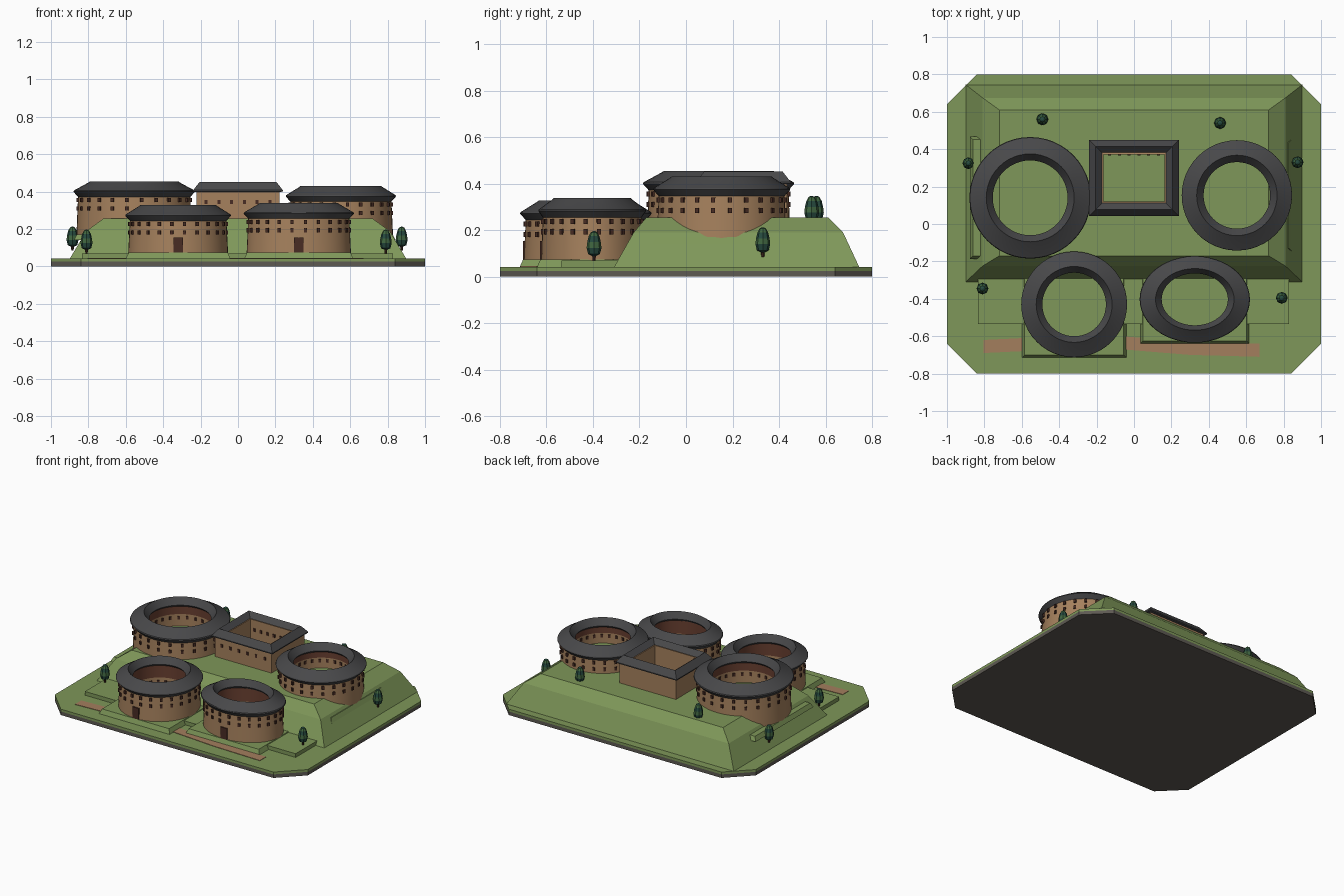
import bpy, bmesh, math
from mathutils import Matrix, Vector

cube = bpy.data.objects.get("Cube")
if cube:
    bpy.data.objects.remove(cube)


def material(name, r, g, b):
    m = bpy.data.materials.new(name)
    m.diffuse_color = (r, g, b, 1)
    m.use_nodes = True
    m.node_tree.nodes["Principled BSDF"].inputs["Base Color"].default_value = (r, g, b, 1)
    return m


GRASS = material("grass", 0.21, 0.31, 0.1)
STONE = material("base_stone", 0.11, 0.1, 0.085)
EARTH = material("rammed_earth", 0.38, 0.22, 0.11)
TIMBER = material("red_timber", 0.14, 0.05, 0.03)
TILE = material("roof_tile", 0.065, 0.065, 0.068)
DARK = material("dark_wood", 0.065, 0.025, 0.017)
PATH = material("dirt_path", 0.37, 0.21, 0.11)
LEAF = material("tree_dark_green", 0.02, 0.07, 0.05)
LEAF2 = material("tree_light_green", 0.05, 0.13, 0.05)


def finish(name, bm, mats, smooth=False):
    bmesh.ops.recalc_face_normals(bm, faces=bm.faces)
    mesh = bpy.data.meshes.new(name)
    bm.to_mesh(mesh)
    bm.free()
    for m in mats:
        mesh.materials.append(m)
    obj = bpy.data.objects.new(name, mesh)
    bpy.context.collection.objects.link(obj)
    if smooth:
        bpy.ops.object.select_all(action='DESELECT')
        obj.select_set(True)
        bpy.context.view_layer.objects.active = obj
        bpy.ops.object.shade_smooth_by_angle()
    return obj


def loft(name, loops, mats, index=(), wrap=False, smooth=False):
    """Skin a stack of loops; index gives the material of each band."""
    bm = bmesh.new()
    rows = [[bm.verts.new(p) for p in loop] for loop in loops]
    n = len(rows[0])
    for k in range(len(rows) if wrap else len(rows) - 1):
        a, b = rows[k], rows[(k + 1) % len(rows)]
        for i in range(n):
            j = (i + 1) % n
            f = bm.faces.new((a[i], a[j], b[j], b[i]))
            f.material_index = index[k] if k < len(index) else 0
    if not wrap:
        bm.faces.new(rows[0][::-1])
        bm.faces.new(rows[-1])
    return finish(name, bm, mats, smooth)


def rect(x0, x1, y0, y1, z):
    return [(x0, y0, z), (x1, y0, z), (x1, y1, z), (x0, y1, z)]


def ellipse(cx, cy, rx, ry, z, n=48):
    return [(cx + rx * math.cos(math.tau * i / n), cy + ry * math.sin(math.tau * i / n), z)
            for i in range(n)]


def add_box(bm, pos, angle, size):
    bmesh.ops.create_cube(bm, size=1, matrix=Matrix.Translation(pos)
                          @ Matrix.Rotation(angle, 4, 'Z') @ Matrix.Diagonal((*size, 1)))


# Ground slab with clipped corners
def octagon(z, hx=1.0, hy=0.8, c=0.16):
    return [(hx - c, -hy, z), (hx, c - hy, z), (hx, hy - c, z), (hx - c, hy, z),
            (c - hx, hy, z), (-hx, hy - c, z), (-hx, c - hy, z), (c - hx, -hy, z)]


loft("base_slab", [octagon(0), octagon(0.025)], [STONE])
loft("lawn", [octagon(0.025), octagon(0.042)], [GRASS])

# Hill and front terrace
loft("hill", [rect(-0.9, 0.9, -0.31, 0.745, 0.04), rect(-0.81, 0.81, -0.225, 0.675, 0.19),
              rect(-0.72, 0.72, -0.17, 0.61, 0.255)], [GRASS])
loft("front_terrace", [rect(-0.835, 0.83, -0.535, -0.2, 0.04),
                       rect(-0.835, 0.83, -0.535, -0.2, 0.069)], [GRASS])

# Dirt path along the front
stops = [(-0.805, -0.655), (-0.6, -0.645), (-0.04, -0.637), (0.3, -0.665), (0.67, -0.675)]
loft("dirt_path", [[(x, y - 0.035, 0.04), (x, y + 0.035, 0.04), (x, y + 0.035, 0.045),
                    (x, y - 0.035, 0.045)] for x, y in stops], [PATH])


def round_house(name, cx, cy, eave, squash, hole, ridge, top, base, floor, door):
    def ring(r, z):
        return ellipse(cx, cy, r, r * squash, z)

    wall, inner = eave - 0.019, hole + 0.014
    # Levelled pad with sloping sides
    hx, hy = wall + 0.01, wall * squash + 0.015
    loft(name + "_pad", [rect(cx - hx - s, cx + hx + s, cy - hy - s, cy + hy + s, z)
                         for s, z in ((0.006, 0.04 if door else base - 0.03), (-0.009, base))],
         [GRASS])
    # Earth wall ring, timber gallery on the courtyard side
    loft(name + "_wall", [ring(wall + 0.003, base - 0.005), ring(wall - 0.006, top - 0.075),
                          ring(inner, top - 0.05), ring(inner, floor + (top - floor) * 0.42),
                          ring(inner, base - 0.005)],
         [EARTH, TIMBER], (0, 0, 1, 0, 0), wrap=True, smooth=True)
    # Tiled ring roof
    loft(name + "_roof", [ring(wall - 0.008, top - 0.086), ring(eave, top - 0.056),
                          ring(eave - 0.003, top - 0.049), ring(ridge + 0.008, top - 0.006),
                          ring(ridge, top), ring(hole, top - 0.046), ring(hole + 0.012, top - 0.06)],
         [TILE], wrap=True, smooth=True)
    # Windows outside and inside
    bm = bmesh.new()
    count = 24
    for i in range(count):
        t = math.tau * (i + 0.5) / count
        normal = math.atan2(math.sin(t), math.cos(t) * squash)
        for r, heights in ((wall - 0.001, (top - 0.1, top - 0.145)),
                           (inner, (floor + (top - floor) * 0.3,))):
            for z in heights:
                pos = Vector((cx + r * math.cos(t), cy + r * squash * math.sin(t), z))
                add_box(bm, pos, normal, (0.012, 0.016, 0.022))
    finish(name + "_windows", bm, [DARK])
    if door:
        bm = bmesh.new()
        add_box(bm, (cx, cy - wall * squash, base + 0.04), 0, (0.05, 0.014, 0.08))
        finish(name + "_door", bm, [DARK])


round_house("back_right_house", -0.555, 0.14, 0.325, 1.0, 0.2, 0.235, 0.455, 0.17, 0.255, False)
round_house("back_left_house", 0.55, 0.153, 0.295, 1.0, 0.178, 0.215, 0.43, 0.17, 0.255, False)
round_house("front_right_house", -0.32, -0.43, 0.283, 1.0, 0.17, 0.203, 0.327, 0.074, 0.074, True)
round_house("front_left_house", 0.325, -0.403, 0.295, 0.785, 0.177, 0.21, 0.338, 0.074, 0.074, True)


# Square courtyard house on the hilltop
def square(inset, z):
    return rect(-0.24 + inset, 0.24 - inset, 0.043 + inset, 0.45 - inset, z)


loft("square_house_wall", [square(0.017, 0.24), square(0.017, 0.405), square(0.078, 0.42),
                           square(0.078, 0.24)], [EARTH], wrap=True)
loft("square_house_roof", [square(0.014, 0.398), square(0, 0.4), square(0, 0.407),
                           square(0.035, 0.452), square(0.068, 0.42), square(0.07, 0.41)],
     [TILE], wrap=True)
bm = bmesh.new()
for i in range(6):
    u = (i - 2.5) / 2.5
    add_box(bm, (u * 0.17, 0.06, 0.345), 0, (0.016, 0.01, 0.022))
    add_box(bm, (u * 0.13, 0.372, 0.35), 0, (0.016, 0.012, 0.022))
finish("square_house_windows", bm, [DARK])

# Trees: trunk flaring into a rounded, banded crown
crown = [(0.006, 0), (0.008, 0.02), (0.025, 0.028), (0.032, 0.055), (0.029, 0.08),
         (0.023, 0.105), (0.014, 0.122), (0.004, 0.127)]
trees = [(-0.885, 0.325, 0.085), (0.875, 0.33, 0.085), (-0.81, -0.345, 0.069),
         (0.79, -0.395, 0.069), (-0.49, 0.56, 0.22), (0.46, 0.54, 0.22)]
for k, (x, y, z) in enumerate(trees):
    loft(f"tree_{k + 1}", [ellipse(x, y, r, r, z + h, 8) for r, h in crown],
         [LEAF, LEAF2, DARK], (2, 0, 0, 1, 0, 1, 0))
